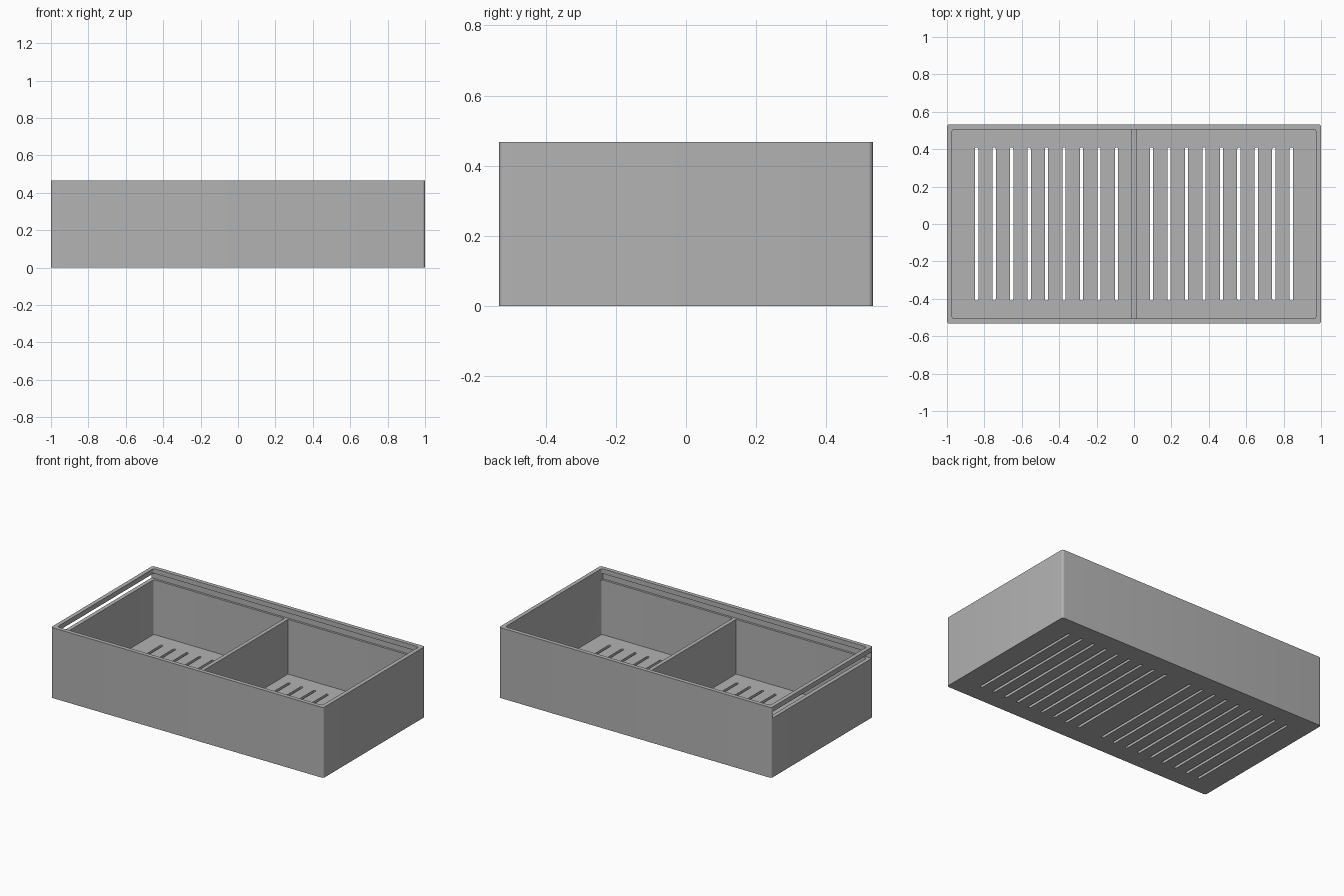
import bpy, bmesh, math

cube = bpy.data.objects.get("Cube")
if cube:
    bpy.data.objects.remove(cube, do_unlink=True)

grey = bpy.data.materials.new("plain grey")
grey.use_nodes = True
colour = (0.45, 0.45, 0.45, 1)
grey.diffuse_color = colour
grey.node_tree.nodes["Principled BSDF"].inputs["Base Color"].default_value = colour

HX, HY, H = 1.0, 0.533, 0.467          # outer half sizes and height
WALL, FLOOR = 0.027, 0.03
IX, IY = HX - WALL, HY - WALL          # cavity half sizes
LEDGE, RIM = 0.393, 0.435              # bottom and top of the lid groove
GROOVE = 0.014


def add_prism(bm, x, y, hx, hy, z0, z1, r=0.0, steps=6):
    """Add an upright block with rounded vertical corners."""
    ring = []
    for i, (sx, sy) in enumerate([(1, 1), (-1, 1), (-1, -1), (1, -1)]):
        for k in range(steps + 1 if r else 1):
            a = math.pi / 2 * (i + k / steps)
            px = x + sx * (hx - r) + r * math.cos(a)
            py = y + sy * (hy - r) + r * math.sin(a)
            ring.append((px, py))
    low = [bm.verts.new((px, py, z0)) for px, py in ring]
    high = [bm.verts.new((px, py, z1)) for px, py in ring]
    bm.faces.new(low[::-1])
    bm.faces.new(high)
    n = len(ring)
    for i in range(n):
        j = (i + 1) % n
        bm.faces.new((low[i], low[j], high[j], high[i]))


def make_part(name, prisms):
    bm = bmesh.new()
    for p in prisms:
        add_prism(bm, *p)
    mesh = bpy.data.meshes.new(name)
    bm.to_mesh(mesh)
    bm.free()
    mesh.materials.append(grey)
    obj = bpy.data.objects.new(name, mesh)
    bpy.context.collection.objects.link(obj)
    return obj


def cut(target, cutter):
    mod = target.modifiers.new(cutter.name, "BOOLEAN")
    mod.operation = "DIFFERENCE"
    mod.solver = "EXACT"
    mod.object = cutter
    bpy.context.view_layer.objects.active = target
    bpy.ops.object.modifier_apply(modifier=mod.name)
    bpy.data.objects.remove(cutter, do_unlink=True)


# Tray body with hollow inside
tray = make_part("tray_body", [(0, 0, HX, HY, 0, H, 0.014)])
cut(tray, make_part("cavity", [(0, 0, IX, IY, FLOOR, H + 0.1, 0.014)]))

# Lid groove along both long walls, open through the left-hand end wall
x0 = -HX - 0.1
cut(tray, make_part("lid_groove",
                    [((x0 + IX) / 2, 0, (IX - x0) / 2, IY + GROOVE, LEDGE, RIM)]))

# Drain slots through the floor, nine on each side of the divider
slots = [(s * n * 0.0935, 0, 0.009, 0.409, -0.1, FLOOR + 0.05, 0.008, 3)
         for s in (-1, 1) for n in range(1, 10)]
cut(tray, make_part("drain_slots", slots))

# Divider across the middle
divider = make_part("divider", [(0, 0, 0.013, IY + 0.002, FLOOR - 0.005, LEDGE)])

# Smooth rounded corners, keep edges sharp
bpy.ops.object.select_all(action="DESELECT")
for obj in (tray, divider):
    obj.select_set(True)
bpy.context.view_layer.objects.active = tray
bpy.ops.object.shade_smooth_by_angle(angle=math.radians(30))
